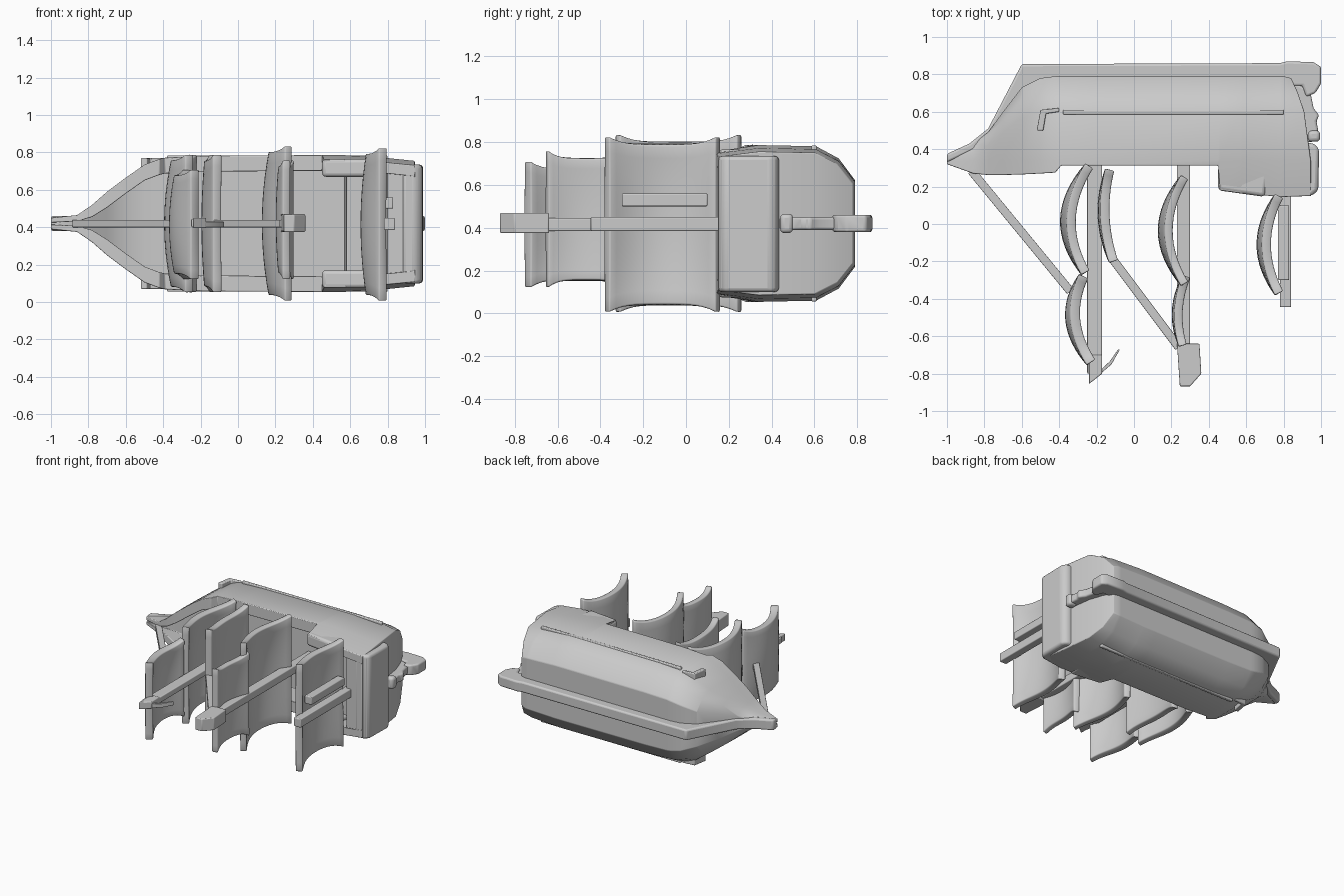
import bpy, bmesh, math
from mathutils import Vector

if "Cube" in bpy.data.objects:
    bpy.data.objects.remove(bpy.data.objects["Cube"])

ZC = 0.42  # ship lies on its side; its centre plane is z = ZC


def make(name, verts, faces, bevel=0.0, angle=35):
    me = bpy.data.meshes.new(name)
    me.from_pydata(verts, [], faces)
    bm = bmesh.new()
    bm.from_mesh(me)
    bmesh.ops.remove_doubles(bm, verts=bm.verts, dist=1e-5)
    bmesh.ops.recalc_face_normals(bm, faces=bm.faces)
    bm.to_mesh(me)
    bm.free()
    ob = bpy.data.objects.new(name, me)
    bpy.context.collection.objects.link(ob)
    if bevel:
        m = ob.modifiers.new("bevel", 'BEVEL')
        m.width, m.segments, m.limit_method = bevel, 3, 'ANGLE'
    bpy.ops.object.select_all(action='DESELECT')
    bpy.context.view_layer.objects.active = ob
    ob.select_set(True)
    bpy.ops.object.shade_smooth_by_angle(angle=math.radians(angle))
    return ob


def plate(name, pts, z0, z1, bevel=0.006):
    """xy outline extruded between two z levels"""
    n = len(pts)
    v = [(x, y, z0) for x, y in pts] + [(x, y, z1) for x, y in pts]
    f = [list(range(n)), list(range(n, 2 * n))]
    f += [[i, (i + 1) % n, n + (i + 1) % n, n + i] for i in range(n)]
    return make(name, v, f, bevel)


def box(name, x0, x1, y0, y1, z0, z1, bevel=0.006):
    return plate(name, [(x0, y0), (x1, y0), (x1, y1), (x0, y1)], z0, z1, bevel)


def strip(name, a, b, w, z0, z1):
    """straight bar from a to b in the xy plane"""
    a, b = Vector(a), Vector(b)
    d = (b - a).normalized() * w / 2
    s = Vector((-d.y, d.x))
    return plate(name, [tuple(p) for p in (a + s, b + s, b - s, a - s)], z0, z1, 0.004)


def sail(name, x0, y0, y1, z0, z1, depth, lean=0.0, thick=0.04):
    """sheet bulging toward the bow, corners flaring outward"""
    nu, nv = 16, 12
    v, f = [], []
    for i in range(nu + 1):
        u = -1 + 2 * i / nu
        for j in range(nv + 1):
            w = -1 + 2 * j / nv
            half = (z1 - z0) / 2 - 0.035 * (1 - u ** 4)
            x = x0 - depth * (1 - u * u) * (1 - 0.3 * w * w) - lean * u
            y = (y0 + y1) / 2 + u * (y1 - y0) / 2
            v.append((x, y, (z0 + z1) / 2 + w * half))
    for i in range(nu):
        for j in range(nv):
            k = i * (nv + 1) + j
            f.append([k, k + 1, k + nv + 2, k + nv + 1])
    ob = make(name, v, f)
    m = ob.modifiers.new("thickness", 'SOLIDIFY')
    m.thickness, m.offset = thick, 0
    b = ob.modifiers.new("bevel", 'BEVEL')
    b.width, b.segments, b.limit_method = 0.008, 2, 'ANGLE'
    b.angle_limit = math.radians(50)
    return ob


# hull stations: x, half width, rim y, bottom y, floor y
stations = [
    (-1.00, .030, .32, .37, .335), (-.86, .045, .27, .43, .33),
    (-.78, .10, .262, .49, .37), (-.70, .17, .262, .60, .43),
    (-.60, .245, .265, .73, .49), (-.50, .315, .27, .78, .51),
    (-.42, .345, .275, .79, .51), (-.39, .352, .312, .79, .51),
    (-.20, .362, .312, .79, .51), (.45, .366, .312, .79, .51),
    (.46, .366, .18, .79, .51), (.57, .366, .165, .79, .51),
    (.58, .364, .165, .79, .29), (.78, .352, .145, .79, .29),
    (.80, .35, .145, .79, .16), (.945, .335, .15, .78, .16),
]
verts, faces = [], []
for n, (x, b, top, bot, floor) in enumerate(stations):
    t = min(.075, b * .55)
    mid, low = [.31 + (bot - .31) * k for k in (.62, .84)]
    castle = .93 if x > .455 else 1
    half = [(b - t, floor), (b - t - .01, top), (b * castle, top), (b, max(top + .03, .34) if x > -.9 else .33),
            (b * .985, mid), (b * .83, low), (b * .55, bot)]
    # the last station rakes forward toward the keel
    rake = [0, 0, 0, 0, .035, .07, .105] if n == len(stations) - 1 else [0] * 7
    verts += [(x - r, y, ZC + w) for (w, y), r in zip(half, rake)]
    verts += [(x - r, y, ZC - w) for (w, y), r in zip(half[::-1], rake[::-1])]
N = 14
for i in range(len(stations) - 1):
    for j in range(N):
        faces.append([i * N + j, i * N + (j + 1) % N, (i + 1) * N + (j + 1) % N, (i + 1) * N + j])
faces.append(list(range(N)))
e = len(verts) - N
faces += [[e + j, e + j + 1, e + 12 - j, e + 13 - j] for j in range(6)]
make("hull", verts, faces, 0.008)

# keel with stem and stern post, transom block
plate("keel", [(-1, .33), (-1, .375), (-.88, .43), (-.78, .51), (-.6, .855), (.78, .86), (.82, .87),
               (.96, .865), (1, .84), (1, .75), (.97, .7), (.92, .68), (.9, .74), (-.5, .74), (-.74, .45)],
      .38, .46, .012)
plate("stern_post", [(.86, .43), (.96, .44), (.985, .5), (.975, .55), (.99, .58), (.96, .62), (.94, .72), (.84, .76)],
      .39, .45, .012)
plate("transom", [(.88, .15), (.95, .15), (.985, .18), (.99, .4), (.965, .43), (.88, .44)], .10, .735, .03)
box("rudder_knob", .93, .995, .44, .5, .375, .465, .02)

# side planking, bow hooks and stern arms, one per side
for s, side in ((1, "upper"), (-1, "lower")):
    def zz(a, b):
        return sorted((ZC + s * a, ZC + s * b))
    box(side + "_wale", -.38, .80, .585, .61, *zz(.3, .364))
    plate(side + "_bow_hook", [(-.52, .5), (-.5, .61), (-.4, .62), (-.4, .6), (-.47, .59), (-.485, .5)], *zz(.25, .35))
    plate(side + "_stern_arm", [(.45, .18), (.7, .145), (.72, .31), (.45, .31)], *zz(.25, .345), .02)

# masts
box("fore_mast", -.25, -.17, -.8, .52, .40, .445)
plate("fore_mast_tip", [(-.24, -.855), (-.17, -.8), (-.17, -.7), (-.24, -.7)], .395, .45)
plate("fore_pennant", [(-.19, -.81), (-.12, -.75), (-.075, -.67), (-.085, -.67), (-.13, -.735), (-.19, -.79)], .40, .43, .002)
box("main_mast", .23, .30, -.66, .52, .385, .445)
plate("main_flag", [(.23, -.64), (.35, -.64), (.36, -.8), (.3, -.868), (.245, -.868)], .375, .47)
box("stern_mast", .78, .84, -.445, .3, .385, .45)
box("stern_boom", .77, .83, -.3, .1, .50, .56)

# stays
strip("fore_stay", (-.87, .285), (-.34, -.36), .045, .40, .44)
strip("main_stay", (-.12, -.18), (.24, -.66), .045, .40, .44)

# sails
sail("fore_lower_sail", -.25, -.26, .31, .05, .79, .12, -.01, .05)
sail("fore_upper_sail", -.25, -.74, -.28, .12, .71, .09, .02, .055)
sail("middle_sail", -.12, -.20, .29, .05, .79, .05, .01, .05)
sail("main_lower_sail", .27, -.32, .25, .005, .835, .12, .0, .045)
sail("main_upper_sail", .27, -.65, -.28, .12, .76, .045, -.01, .045)
sail("stern_sail", .775, -.37, .15, .005, .825, .095, .0, .05)
